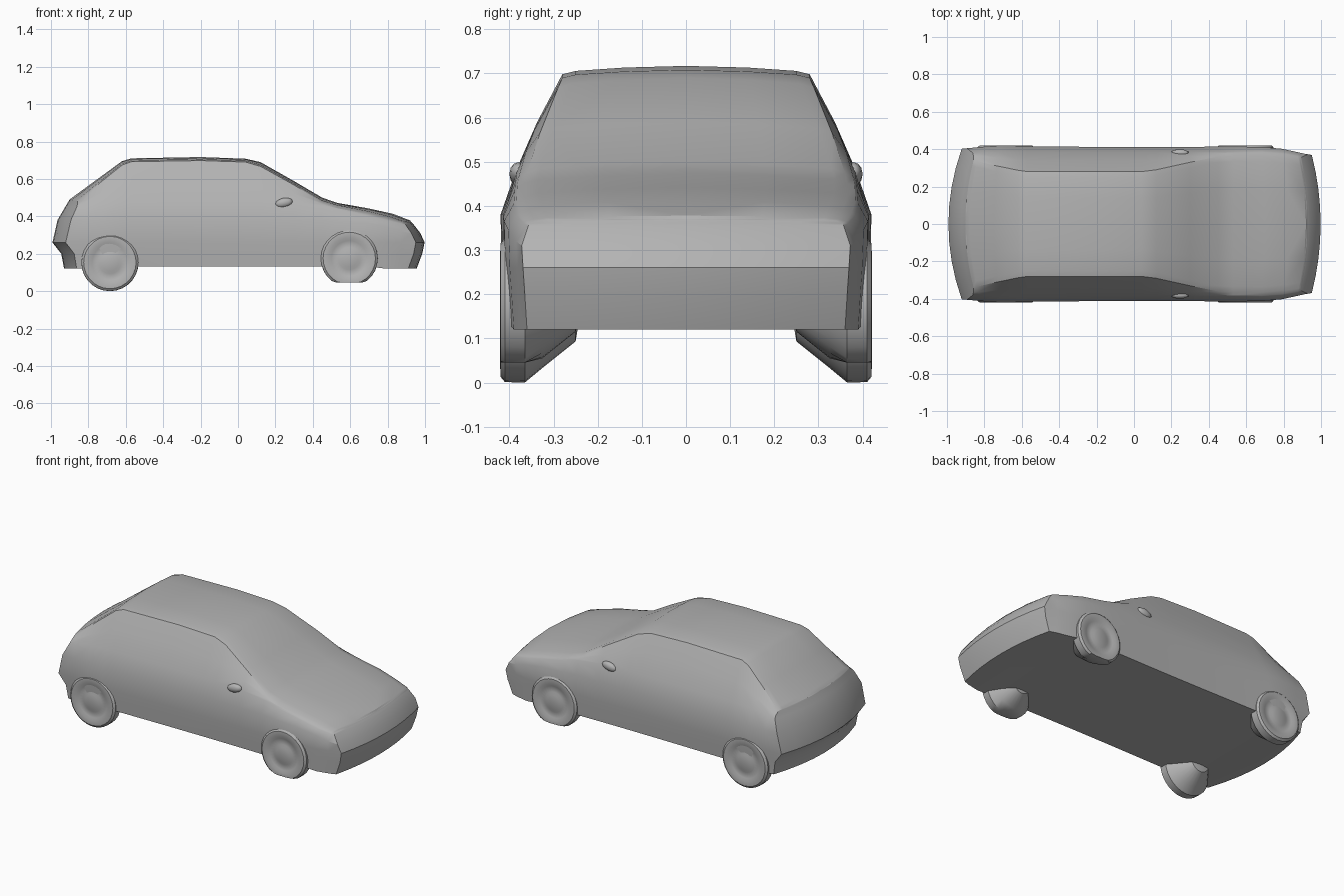
import bpy, bmesh, math
from mathutils import Matrix

cube = bpy.data.objects.get("Cube")
if cube:
    bpy.data.objects.remove(cube)

grey = bpy.data.materials.new("plain grey")
grey.use_nodes = True
colour = (0.45, 0.45, 0.45, 1)
grey.diffuse_color = colour
shader = next(n for n in grey.node_tree.nodes if n.type == 'BSDF_PRINCIPLED')
shader.inputs["Base Color"].default_value = colour
shader.inputs["Roughness"].default_value = 0.8


def finish(bm, name, angle):
    """Turn a bmesh into a smooth shaded grey object."""
    bmesh.ops.remove_doubles(bm, verts=bm.verts, dist=0.0005)
    bmesh.ops.dissolve_degenerate(bm, edges=bm.edges, dist=0.0002)
    bmesh.ops.recalc_face_normals(bm, faces=bm.faces)
    mesh = bpy.data.meshes.new(name)
    bm.to_mesh(mesh)
    bm.free()
    mesh.materials.append(grey)
    obj = bpy.data.objects.new(name, mesh)
    bpy.context.collection.objects.link(obj)
    bpy.ops.object.select_all(action='DESELECT')
    bpy.context.view_layer.objects.active = obj
    obj.select_set(True)
    bpy.ops.object.shade_smooth_by_angle(angle=math.radians(angle))
    return obj


def skin(bm, rings):
    """Bridge consecutive rows of points with quads."""
    rows = [[bm.verts.new(p) for p in ring] for ring in rings]
    for a, b in zip(rows, rows[1:]):
        for i in range(len(a) - 1):
            bm.faces.new((a[i], a[i + 1], b[i + 1], b[i]))


def lookup(table, z):
    """Piecewise linear lookup."""
    for (z0, x0), (z1, x1) in zip(table, table[1:]):
        if z <= z1:
            return x0 + (x1 - x0) * max(0, (z - z0) / (z1 - z0))
    return table[-1][1]


# Nose and tail profiles as (height, x)
NOSE = [(.12, .955), (.2, .985), (.255, 1), (.31, .975), (.355, .94), (.37, .925)]
TAIL = [(.12, -.93), (.2, -.945), (.27, -1), (.38, -.965), (.44, -.93), (.49, -.9)]

# Stations: x, centre top z, roof edge y z, belt y z, shoulder y z
STATIONS = [
    (-1, .49, .34, .482, .38, .45, .405, .38),
    (-.88, .505, .335, .495, .38, .465, .412, .38),
    (-.75, .60, .31, .585, .385, .475, .42, .38),
    (-.62, .695, .287, .675, .385, .48, .418, .38),
    (-.57, .71, .28, .692, .385, .48, .416, .38),
    (-.2, .717, .28, .698, .383, .48, .412, .38),
    (.04, .708, .28, .69, .383, .48, .411, .38),
    (.12, .69, .29, .667, .383, .48, .411, .38),
    (.3, .588, .33, .567, .384, .475, .412, .38),
    (.45, .50, .36, .475, .386, .455, .414, .38),
    (.53, .472, .365, .452, .388, .435, .414, .375),
    (.7, .442, .365, .42, .39, .405, .412, .365),
    (.83, .413, .355, .392, .383, .378, .402, .345),
    (.92, .378, .345, .37, .367, .36, .385, .32),
    (1, .37, .34, .366, .357, .355, .372, .31),
]


def section(station, squeeze=1):
    """Half cross-section from the floor centre to the roof centre."""
    x, top, ey, ez, by, bz, sy, sz = station
    floor = .12 if abs(x) > .8 else .133
    pts = [(0, floor), (sy - .012, floor), (sy - .007, .2), (sy - .003, .26),
           (sy, sz), (by, bz), ((ey + by) / 2 + .006, (ez + bz) / 2),
           (ey, ez), (ey - .03, ez + .4 * (top - ez)),
           (ey * .5, ez + .8 * (top - ez)), (0, top)]
    ring = []
    for y, z in pts:
        y *= squeeze
        px = min(x, lookup(NOSE, z)) if x > 0 else max(x, lookup(TAIL, z))
        fade = max(0, min(1, (abs(px) - .6) / .33))
        bow = (.055 if x > 0 else .07) * (y / .4) ** 2 * fade
        ring.append((px - math.copysign(bow, px), y, z))
    return ring


# Body shell, with the ends closed by rows squeezed to the centre line
caps = (0, .25, .5, .75)
rings = [section(STATIONS[0], s) for s in caps]
rings += [section(s) for s in STATIONS]
rings += [section(STATIONS[-1], s) for s in reversed(caps)]
bm = bmesh.new()
skin(bm, rings)
bmesh.ops.mirror(bm, geom=bm.verts[:] + bm.edges[:] + bm.faces[:],
                 matrix=Matrix.Identity(4), axis='Y', merge_dist=0.0005)
finish(bm, "car_body", 28)


# Wheels: dished outside, tapering inwards below the floor
WHEEL = [(0, .415), (.045, .419), (.06, .412), (.095, .413), (.11, .421),
         (.14, .42), (.152, .41), (.153, .365), (.12, .325), (.06, .25), (0, .24)]


def wheel(name, x, z, side, lowest):
    bm = bmesh.new()
    steps = 28
    rings = []
    for i in range(steps + 1):
        a = math.tau * i / steps
        rings.append([(x + r * math.cos(a), side * y,
                       max(lowest, z + r * math.sin(a))) for r, y in WHEEL])
    skin(bm, rings)
    finish(bm, name, 35)


# Side mirrors: small tapered pods
def mirror_pod(name, side):
    bm = bmesh.new()
    bmesh.ops.create_icosphere(bm, subdivisions=2, radius=1)
    bmesh.ops.scale(bm, vec=(.05, .02, .026), verts=bm.verts)
    bmesh.ops.rotate(bm, matrix=Matrix.Rotation(-.2, 3, 'Y'), verts=bm.verts)
    bmesh.ops.translate(bm, vec=(.245, side * .38, .472), verts=bm.verts)
    finish(bm, name, 40)


for side, label in ((1, "left"), (-1, "right")):
    wheel("rear_wheel_" + label, -.685, .153, side, 0)
    wheel("front_wheel_" + label, .595, .175, side, .045)
    mirror_pod("side_mirror_" + label, side)
